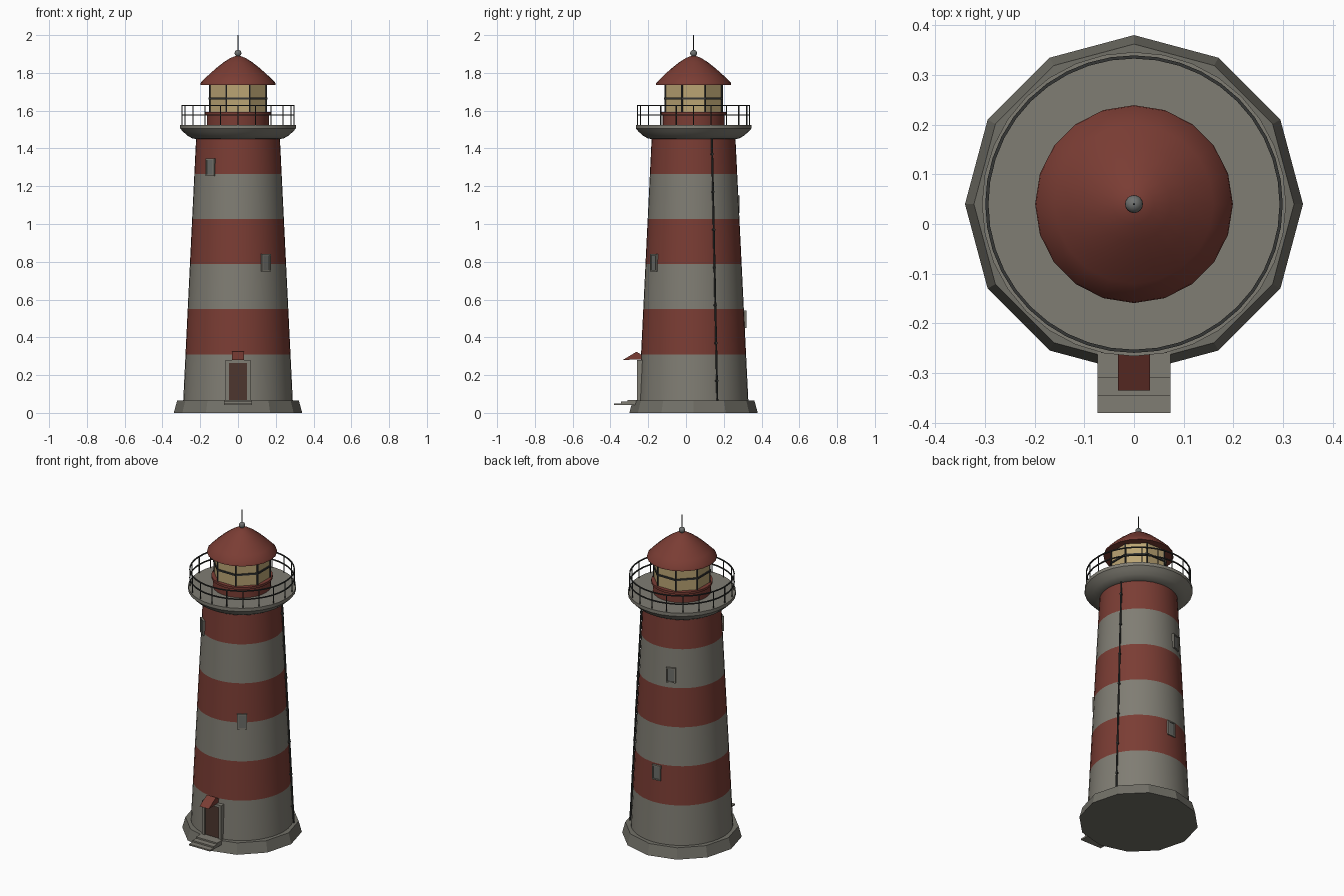
import bpy, bmesh, math
from mathutils import Matrix, Vector

if "Cube" in bpy.data.objects:
    bpy.data.objects.remove(bpy.data.objects["Cube"])

CY = 0.04  # tower axis sits slightly behind the origin


def mat(name, r, g, b):
    m = bpy.data.materials.new(name)
    m.diffuse_color = (r, g, b, 1)
    m.use_nodes = True
    m.node_tree.nodes["Principled BSDF"].inputs["Base Color"].default_value = m.diffuse_color
    return m


STONE = mat("pale_stone", .215, .205, .172)
PLINTH = mat("plinth_stone", .165, .160, .135)
RED = mat("brick_red", .195, .046, .034)
GLASS = mat("amber_glass", .50, .375, .175)
METAL = mat("dark_metal", .035, .037, .035)
WOOD = mat("door_wood", .075, .037, .028)
PANE = mat("window_grey", .15, .152, .14)
BALL = mat("finial_grey", .16, .165, .16)


def finish(bm, name, mats, smooth=None, y=CY):
    bmesh.ops.recalc_face_normals(bm, faces=bm.faces)
    me = bpy.data.meshes.new(name)
    bm.to_mesh(me)
    bm.free()
    for m in mats:
        me.materials.append(m)
    if smooth:
        me.shade_smooth()
        me.set_sharp_from_angle(angle=math.radians(smooth))
    ob = bpy.data.objects.new(name, me)
    ob.location.y = y
    bpy.context.collection.objects.link(ob)
    return ob


def lathe(name, profile, segs, m, smooth=None, phase=0.0, closed=False):
    """Revolve (radius, z) points; caps both ends, or closes the loop."""
    bm = bmesh.new()
    rings = []
    for r, z in profile:
        rings.append([bm.verts.new((r * math.cos(phase + math.tau * i / segs),
                                    r * math.sin(phase + math.tau * i / segs), z))
                      for i in range(segs)])
    pairs = list(zip(rings, rings[1:]))
    if closed:
        pairs.append((rings[-1], rings[0]))
    for a, b in pairs:
        for i in range(segs):
            j = (i + 1) % segs
            bm.faces.new((a[i], a[j], b[j], b[i]))
    if not closed:
        bm.faces.new(rings[0][::-1])
        bm.faces.new(rings[-1])
    return finish(bm, name, m if isinstance(m, list) else [m], smooth)


def hoop(name, r, z, w, m, segs, phase=0.0):
    return lathe(name, [(r - w, z - w), (r + w, z - w), (r + w, z + w), (r - w, z + w)],
                 segs, m, phase=phase, closed=True)


def add_box(bm, lo, hi, matrix=None, mi=0):
    lo, hi = Vector(lo), Vector(hi)
    M = Matrix.Translation((lo + hi) / 2) @ Matrix.Diagonal((*(hi - lo), 1))
    res = bmesh.ops.create_cube(bm, size=1, matrix=(matrix @ M) if matrix else M)
    for f in {f for v in res["verts"] for f in v.link_faces}:
        f.material_index = mi


def add_rod(bm, a, b, r, segs=6):
    a, b = Vector(a), Vector(b)
    M = Matrix.Translation((a + b) / 2) @ (b - a).to_track_quat('Z', 'Y').to_matrix().to_4x4()
    bmesh.ops.create_cone(bm, cap_ends=True, segments=segs, radius1=r, radius2=r,
                          depth=(b - a).length, matrix=M)


def wall_r(z):
    return 0.29 - 0.068 * (z - 0.065) / 1.385


def polar(r, ang, z):
    return (r * math.sin(ang), r * math.cos(ang), z)  # angle from +y towards +x


# plinth and striped tower
lathe("plinth", [(0.34, 0), (0.322, 0.066)], 12, PLINTH)
levels = [0.05, 0.31, 0.55, 0.788, 1.027, 1.265, 1.455]
tower = lathe("tower", [(wall_r(z), z) for z in levels], 40, [STONE, RED], 40)
for p in tower.data.polygons:
    band = sum(p.center.z > z for z in levels[1:-1])
    p.material_index = band % 2

# gallery deck
lathe("gallery_deck", [(0.215, 1.45), (0.24, 1.452), (0.268, 1.468), (0.29, 1.488),
                       (0.306, 1.505), (0.306, 1.525)], 32, STONE, 35)

# railing
for z in (1.577, 1.628):
    hoop("gallery_rail", 0.296, z, 0.0032, METAL, 40)
bm = bmesh.new()
for i in range(20):
    a = math.tau * i / 20
    add_rod(bm, polar(0.296, a, 1.52), polar(0.296, a, 1.628), 0.003)
finish(bm, "railing_posts", [METAL])

# lantern room
lathe("lantern_base", [(0.165, 1.52), (0.165, 1.578), (0.174, 1.58), (0.174, 1.594)],
      32, RED, 30)
lathe("lantern_glass", [(0.162, 1.59), (0.162, 1.75)], 8, GLASS, phase=math.pi / 8)
hoop("glazing_ring", 0.164, 1.665, 0.005, METAL, 8, math.pi / 8)
bm = bmesh.new()
for i in range(8):
    a = math.tau * (i + 0.5) / 8
    add_rod(bm, polar(0.162, a, 1.59), polar(0.162, a, 1.75), 0.005)
finish(bm, "glazing_bars", [METAL])

# roof, ball and spike
lathe("roof", [(0.15, 1.737), (0.199, 1.737), (0.197, 1.748), (0.16, 1.785), (0.118, 1.823),
               (0.075, 1.857), (0.04, 1.879), (0.012, 1.89)], 20, RED, 40)
bm = bmesh.new()
bmesh.ops.create_uvsphere(bm, u_segments=16, v_segments=10, radius=0.018,
                          matrix=Matrix.Translation((0, 0, 1.904)))
finish(bm, "finial_ball", [BALL], 60)
bm = bmesh.new()
add_rod(bm, (0, 0, 1.90), (0, 0, 2.0), 0.0022)
finish(bm, "spike", [METAL])

# windows: frame plus pane, turned around the tower
for deg, z in ((-3, 0.495), (145, 0.795), (-20, 1.105), (219, 1.30)):
    r = wall_r(z)
    rot = Matrix.Rotation(-math.radians(deg), 4, 'Z')
    bm = bmesh.new()
    h, w, t = 0.046, 0.028, 0.007
    for s in (-1, 1):
        x0, x1 = sorted((s * w, s * (w - t)))
        add_box(bm, (x0, r - 0.02, z - h), (x1, r + 0.009, z + h), rot)
        z0, z1 = sorted((z + s * h, z + s * (h - t)))
        add_box(bm, (-w + t, r - 0.02, z0), (w - t, r + 0.009, z1), rot)
    add_box(bm, (-w + t, r - 0.02, z - h + t), (w - t, r + 0.004, z + h - t), rot, 1)
    finish(bm, "window", [STONE, PANE])

# door with frame
bm = bmesh.new()
for s in (-1, 1):
    x0, x1 = sorted((s * 0.066, s * 0.048))
    add_box(bm, (x0, -0.26, 0.045), (x1, -0.19, 0.28))
add_box(bm, (-0.048, -0.26, 0.264), (0.048, -0.19, 0.28))
finish(bm, "door_frame", [STONE], y=0)
bm = bmesh.new()
add_box(bm, (-0.048, -0.253, 0.06), (0.048, -0.19, 0.264))
finish(bm, "door", [WOOD], y=0)

# small pitched canopy above the door
bm = bmesh.new()
tri = [(-0.335, 0.28), (-0.262, 0.324), (-0.2, 0.285)]
ends = [[bm.verts.new((x, y, z)) for y, z in tri] for x in (-0.032, 0.032)]
bm.faces.new(ends[0])
bm.faces.new(ends[1])
for i in range(3):
    j = (i + 1) % 3
    bm.faces.new((ends[0][i], ends[0][j], ends[1][j], ends[1][i]))
finish(bm, "door_canopy", [RED], y=0)

# entrance steps
bm = bmesh.new()
for i in range(3):
    add_box(bm, (-0.073, -0.38 + 0.035 * i, 0.042 + 0.009 * i),
            (0.073, -0.25, 0.051 + 0.009 * i))
finish(bm, "door_steps", [STONE], y=0)

# cable running down the wall, held by brackets
bm = bmesh.new()
ca = math.radians(65)
add_rod(bm, polar(wall_r(0.06) + 0.008, ca, 0.06), polar(wall_r(1.46) + 0.008, ca, 1.46), 0.005)
for i in range(7):
    z = 0.17 + 0.2 * i
    add_rod(bm, polar(wall_r(z) - 0.01, ca, z), polar(wall_r(z) + 0.014, ca, z), 0.007)
finish(bm, "wall_cable", [METAL])
